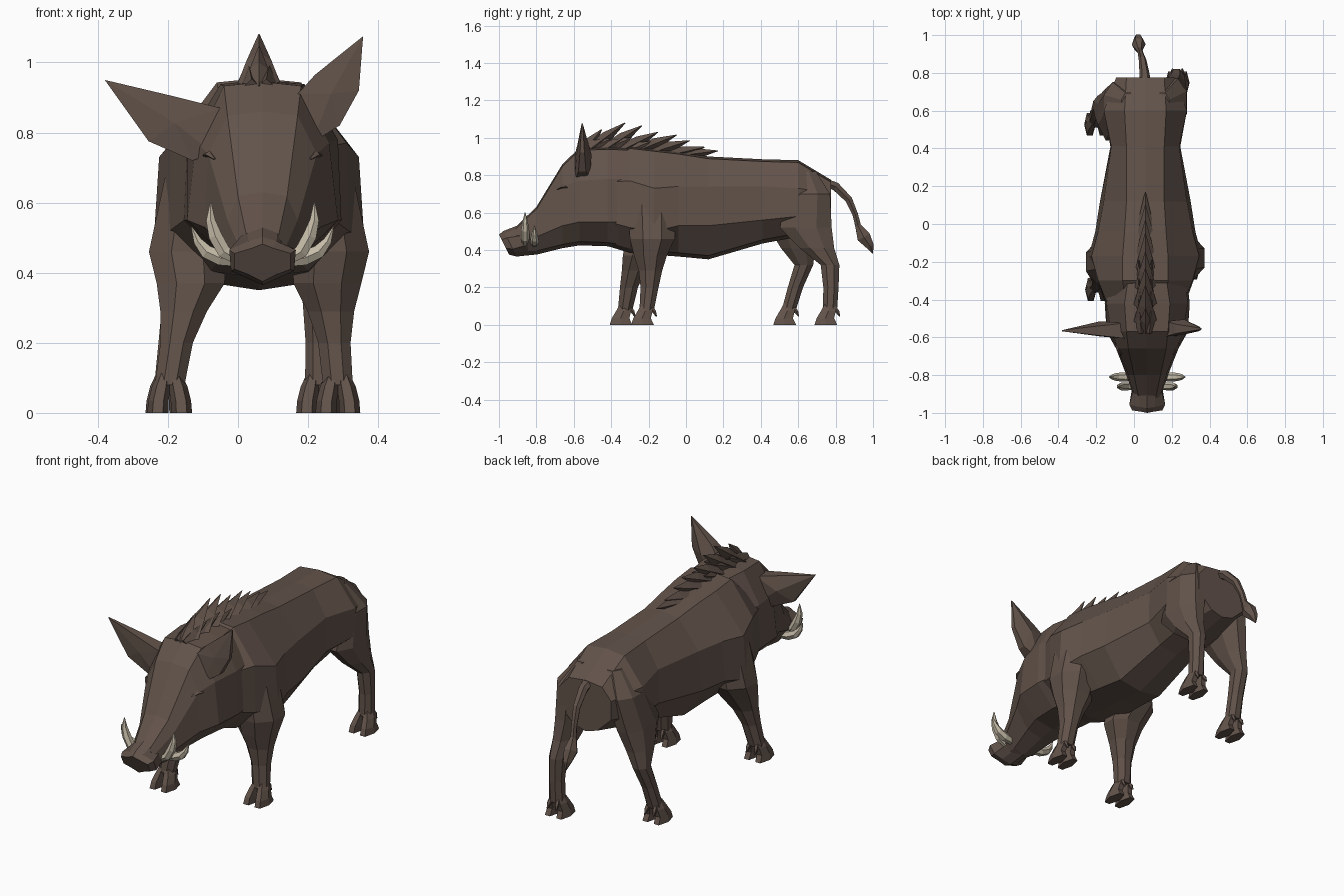
import bpy, bmesh, math
from mathutils import Vector


def material(name, rgb):
    m = bpy.data.materials.new(name)
    m.diffuse_color = (*rgb, 1)
    return m


HIDE = material("brown hide", (0.122, 0.086, 0.069))
IVORY = material("tusk ivory", (0.56, 0.50, 0.39))
CX = 0.06  # the body's middle line


def build(name, verts, faces, mat):
    me = bpy.data.meshes.new(name)
    me.from_pydata([tuple(v) for v in verts], [], faces)
    bm = bmesh.new()
    bm.from_mesh(me)
    bmesh.ops.recalc_face_normals(bm, faces=bm.faces)
    bm.to_mesh(me)
    bm.free()
    me.materials.append(mat)
    ob = bpy.data.objects.new(name, me)
    bpy.context.collection.objects.link(ob)
    return ob


def loft(name, rings, mat=HIDE):
    n = len(rings[0])
    verts = [v for r in rings for v in r]
    faces = [(k * n + i, k * n + (i + 1) % n, (k + 1) * n + (i + 1) % n, (k + 1) * n + i)
             for k in range(len(rings) - 1) for i in range(n)]
    faces += [tuple(range(n)), tuple(range(len(verts) - n, len(verts)))]
    return build(name, verts, faces, mat)


def tube(name, pts, n=6, ref=(1, 0, 0), axis=None, mat=HIDE):
    """Sweep through (x, y, z, radius along ref, radius across)."""
    rings, ref = [], Vector(ref)
    for k, (x, y, z, ra, rb) in enumerate(pts):
        a, b = Vector(pts[max(k - 1, 0)][:3]), Vector(pts[min(k + 1, len(pts) - 1)][:3])
        t = Vector(axis) if axis else (b - a).normalized()
        side = (ref - t * ref.dot(t)).normalized()
        up = t.cross(side)
        rings.append([Vector((x, y, z)) + side * ra * math.cos(w) + up * rb * math.sin(w)
                      for w in (math.tau * (i + 0.5 * (n == 8)) / n for i in range(n))])
    return loft(name, rings, mat)


def trunk(name, sections, cx, lean=0):
    """Sections: y, top z, top half width, upper w, upper z, lower w, lower z, bottom w, bottom z."""
    rings = []
    for y, zt, tw, uw, uz, lw, lz, bw, zb in sections:
        half = [(tw, zt - 0.012), (uw, uz), (lw, lz), (bw, zb + 0.02)]
        ring = ([(0, zt)] + half + [(0, zb)] + [(-x, z) for x, z in reversed(half)])
        rings.append([(cx + x, y + lean * (zt - z), z) for x, z in ring])
    return loft(name, rings)


# body, widest at the shoulders and hips
trunk("body", [
    (-0.45, 0.84, 0.10, 0.19, 0.76, 0.20, 0.56, 0.10, 0.43),
    (-0.30, 0.955, 0.12, 0.25, 0.77, 0.255, 0.52, 0.14, 0.385),
    (-0.17, 0.94, 0.12, 0.285, 0.73, 0.30, 0.50, 0.15, 0.375),
    (-0.04, 0.925, 0.11, 0.25, 0.74, 0.265, 0.53, 0.14, 0.365),
    (0.12, 0.90, 0.10, 0.22, 0.74, 0.24, 0.53, 0.13, 0.35),
    (0.41, 0.885, 0.10, 0.18, 0.74, 0.185, 0.56, 0.11, 0.435),
    (0.60, 0.88, 0.11, 0.22, 0.73, 0.22, 0.58, 0.11, 0.47),
    (0.775, 0.775, 0.10, 0.155, 0.70, 0.155, 0.60, 0.07, 0.50)], CX)

# head and snout
trunk("head", [
    (-0.92, 0.515, 0.045, 0.065, 0.47, 0.07, 0.43, 0.04, 0.375),
    (-0.80, 0.63, 0.07, 0.10, 0.55, 0.11, 0.47, 0.06, 0.375),
    (-0.66, 0.86, 0.10, 0.155, 0.74, 0.165, 0.53, 0.09, 0.41),
    (-0.57, 0.945, 0.11, 0.19, 0.77, 0.215, 0.55, 0.11, 0.425),
    (-0.42, 0.95, 0.12, 0.215, 0.78, 0.225, 0.55, 0.12, 0.42),
    (-0.28, 0.945, 0.10, 0.20, 0.78, 0.21, 0.55, 0.12, 0.40)], 0.07)
trunk("snout", [
    (-1.0, 0.482, 0.03, 0.08, 0.455, 0.08, 0.41, 0.04, 0.375),
    (-0.975, 0.502, 0.04, 0.095, 0.465, 0.09, 0.405, 0.045, 0.365),
    (-0.89, 0.535, 0.045, 0.07, 0.48, 0.075, 0.43, 0.045, 0.375)], 0.07, 0.5)

# eyelids
for s in (1, -1):
    tube("eyelid", [(0.07 + s * 0.137, -0.69, 0.725, 0.004, 0.003),
                    (0.07 + s * 0.152, -0.66, 0.738, 0.012, 0.011),
                    (0.07 + s * 0.168, -0.635, 0.735, 0.004, 0.003)], 4)


# ears: leaves that are thick at the base and thin towards the tip
def ear(name, outline, thickness, tip_y):
    n = len(outline)
    front = [(x, tip_y - t, z) for (x, z), t in zip(outline, thickness)]
    back = [(x, tip_y + t, z) for (x, z), t in zip(outline, thickness)]
    mx = sum(p[0] for p in outline) / n
    mz = sum(p[1] for p in outline) / n
    verts = front + back + [(mx, tip_y - 0.03, mz), (mx, tip_y + 0.05, mz)]
    faces = []
    for i in range(n):
        j = (i + 1) % n
        faces += [(i, j, 2 * n), (n + j, n + i, 2 * n + 1), (i, j, n + j, n + i)]
    build(name, verts, faces, HIDE)


THICK = (0.04, 0.025, 0.003, 0.012, 0.02, 0.04)
ear("right_ear", [(0.17, 0.91), (0.22, 0.965), (0.357, 1.075), (0.345, 0.92), (0.29, 0.82), (0.21, 0.77)],
    THICK, -0.555)
ear("left_ear", [(-0.05, 0.87), (-0.19, 0.905), (-0.38, 0.95), (-0.255, 0.775), (-0.13, 0.72), (-0.07, 0.74)],
    THICK, -0.565)


# tusks
def tusk(name, s, y, path):
    tube(name, [(0.07 + s * x, y, z, r, r) for x, z, r in path], 6, (0, 1, 0), mat=IVORY)


for s in (1, -1):
    tusk("tall_tusk", s, -0.86, [(0.07, 0.435, 0.015), (0.11, 0.46, 0.022), (0.135, 0.505, 0.022),
                                 (0.148, 0.55, 0.015), (0.148, 0.60, 0.002)])
    tusk("wide_tusk", s, -0.81, [(0.07, 0.435, 0.02), (0.12, 0.442, 0.024), (0.16, 0.46, 0.022),
                                 (0.185, 0.49, 0.014), (0.202, 0.53, 0.002)])


# legs with cloven feet
def leg(name, pts):
    tube(name, pts, 8, axis=(0, 0, -1))
    x, y = pts[-1][:2]
    for s in (1, -1):
        tube(name + "_toe", [(x + s * 0.014, y, 0.115, 0.018, 0.030),
                             (x + s * 0.024, y - 0.008, 0.075, 0.027, 0.046),
                             (x + s * 0.032, y - 0.025, 0.035, 0.029, 0.054),
                             (x + s * 0.034, y - 0.022, 0.0, 0.030, 0.07)], 6, axis=(0, 0, -1))
        tube(name + "_dewclaw", [(x + s * 0.02, y + 0.02, 0.10, 0.009, 0.009),
                                 (x + s * 0.024, y + 0.04, 0.07, 0.011, 0.011),
                                 (x + s * 0.026, y + 0.052, 0.045, 0.003, 0.003)], 5)


def mirrored(pts, stride, splay):
    return [(2 * CX - x - e, y + d, z, a, b) for (x, y, z, a, b), d, e in zip(pts, stride, splay)]


front = [(0.18, -0.19, 0.80, 0.05, 0.08), (0.235, -0.185, 0.72, 0.09, 0.14),
         (0.265, -0.18, 0.46, 0.118, 0.13), (0.255, -0.19, 0.37, 0.105, 0.095),
         (0.265, -0.19, 0.29, 0.072, 0.068), (0.275, -0.195, 0.2, 0.050, 0.052),
         (0.285, -0.21, 0.08, 0.046, 0.042)]
leg("right_front_leg", front)
leg("left_front_leg", mirrored(front, (0, 0, -0.02, -0.06, -0.09, -0.11, -0.115),
                               (0, 0, 0, 0, 0.01, 0.02, 0.03)))

hind = [(0.15, 0.63, 0.82, 0.04, 0.07), (0.20, 0.655, 0.70, 0.085, 0.125),
        (0.21, 0.64, 0.52, 0.075, 0.15), (0.22, 0.70, 0.41, 0.06, 0.10),
        (0.225, 0.77, 0.32, 0.044, 0.054), (0.23, 0.775, 0.2, 0.04, 0.044),
        (0.23, 0.77, 0.08, 0.042, 0.041)]
leg("right_hind_leg", hind)
leg("left_hind_leg", mirrored(hind, (0, -0.02, -0.06, -0.10, -0.14, -0.19, -0.22),
                              (0, 0.0, 0.03, 0.05, 0.07, 0.08, 0.09)))

# tail with tuft
tube("tail", [(0.06, 0.73, 0.765, 0.035, 0.025), (0.055, 0.80, 0.74, 0.026, 0.026),
              (0.045, 0.87, 0.67, 0.02, 0.022), (0.035, 0.905, 0.59, 0.015, 0.017),
              (0.03, 0.92, 0.53, 0.016, 0.018), (0.025, 0.95, 0.47, 0.037, 0.042),
              (0.022, 0.985, 0.42, 0.022, 0.024), (0.02, 0.998, 0.382, 0.002, 0.002)], 6)


# mane: overlapping leaf-shaped bristles
def bristle(x, y, z, length, rise, w):
    """The tip lies at y, z; the root is forward and below it."""
    root = Vector((CX + x * 0.6, y - length, z - rise))
    tip = Vector((CX + x, y, z))
    mid = root.lerp(tip, 0.5)
    tube("mane_bristle", [(*root, w, 0.03), (*mid, w * 0.55, 0.03), (*tip, 0.002, 0.002)], 4)


for y, z, length, rise, w in [
        (-0.45, 1.045, 0.11, 0.13, 0.05), (-0.325, 1.08, 0.20, 0.15, 0.065),
        (-0.235, 1.065, 0.20, 0.13, 0.065), (-0.15, 1.03, 0.20, 0.10, 0.06),
        (-0.05, 1.015, 0.22, 0.09, 0.06), (0.02, 0.985, 0.22, 0.07, 0.06),
        (0.10, 0.95, 0.22, 0.05, 0.06), (0.17, 0.93, 0.24, 0.03, 0.055)]:
    bristle(0, y, z, length, rise, w)
for s in (1, -1):
    for y, z in [(-0.40, 0.995), (-0.29, 1.0), (-0.19, 0.98)]:
        bristle(s * 0.035, y, z, 0.17, 0.07, 0.03)
